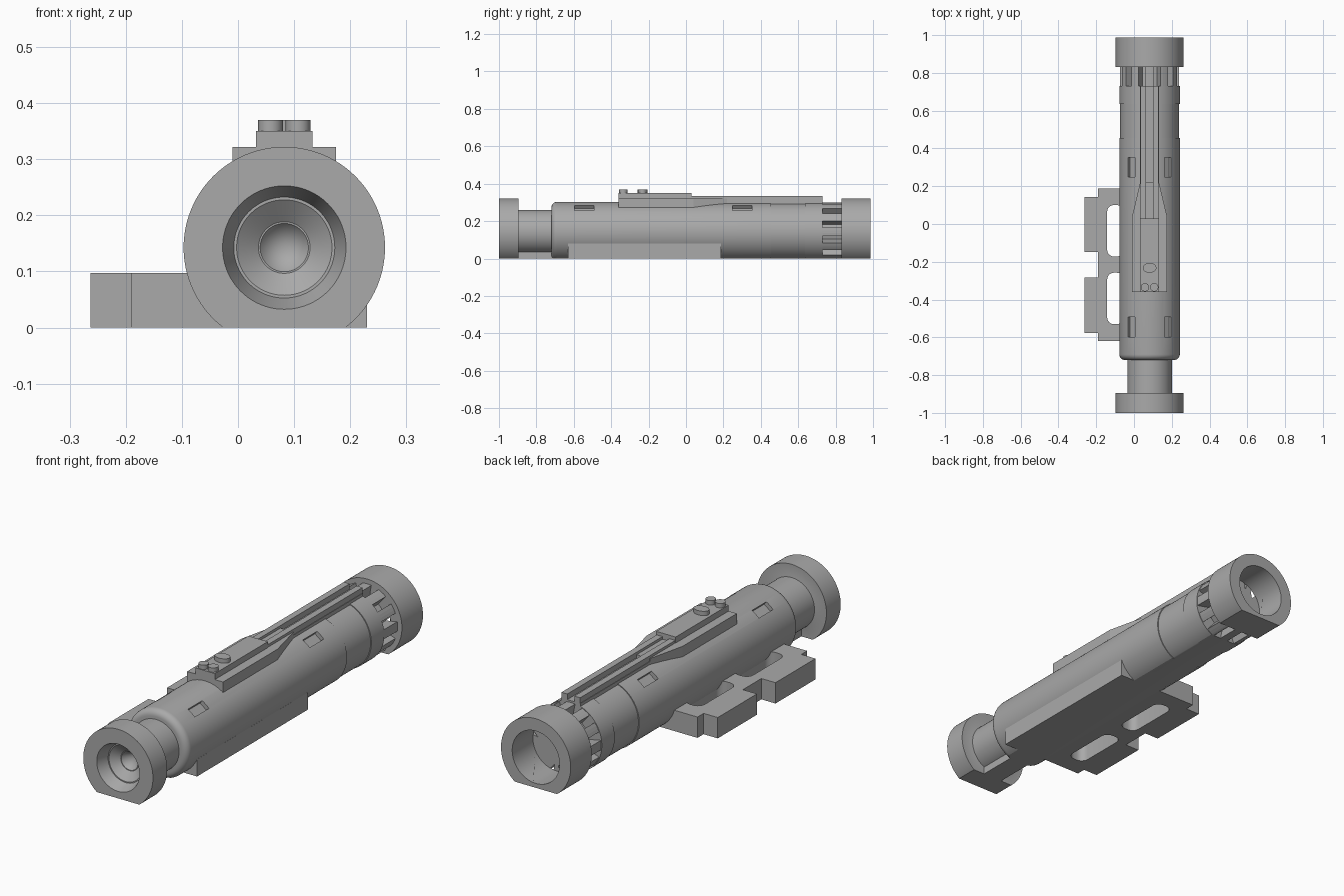
import bpy, bmesh, math
from mathutils import Matrix, Vector

if "Cube" in bpy.data.objects:
    bpy.data.objects.remove(bpy.data.objects["Cube"])

CX, CZ = 0.0825, 0.1425   # axis of the tube
grey = bpy.data.materials.new("plain_grey")
grey.diffuse_color = (0.4, 0.4, 0.4, 1)
grey.use_nodes = True
grey.node_tree.nodes["Principled BSDF"].inputs["Base Color"].default_value = grey.diffuse_color


def make(name, bm, smooth=False):
    bmesh.ops.recalc_face_normals(bm, faces=bm.faces)
    me = bpy.data.meshes.new(name)
    bm.to_mesh(me)
    bm.free()
    ob = bpy.data.objects.new(name, me)
    bpy.context.collection.objects.link(ob)
    me.materials.append(grey)
    if smooth:
        shade(ob)
    return ob


def shade(ob):
    bpy.ops.object.select_all(action='DESELECT')
    ob.select_set(True)
    bpy.context.view_layer.objects.active = ob
    bpy.ops.object.shade_smooth_by_angle(angle=math.radians(25))


def flatten(bm):
    """Cut everything below the ground and close the flat underside."""
    res = bmesh.ops.bisect_plane(bm, geom=bm.verts[:] + bm.edges[:] + bm.faces[:], dist=1e-6,
                                 plane_co=(0, 0, 0), plane_no=(0, 0, 1), clear_inner=True)
    edges = [e for e in res["geom_cut"] if isinstance(e, bmesh.types.BMEdge)]
    if edges:
        bmesh.ops.triangle_fill(bm, edges=edges, use_beauty=True)


def lathe(name, profile, closed=False, n=96):
    """Revolve (radius, y) points about the tube axis."""
    bm = bmesh.new()
    vs = [bm.verts.new((CX + r, y, CZ)) for r, y in profile]
    es = [bm.edges.new(p) for p in zip(vs, vs[1:])]
    if closed:
        es.append(bm.edges.new((vs[-1], vs[0])))
    bmesh.ops.spin(bm, geom=vs + es, cent=(CX, 0, CZ), axis=(0, 1, 0),
                   angle=math.tau, steps=n)
    bmesh.ops.remove_doubles(bm, verts=bm.verts, dist=1e-5)
    flatten(bm)
    return make(name, bm, True)


def prism(name, pts, z0, z1):
    """Extrude a plan outline upward."""
    bm = bmesh.new()
    f = bm.faces.new([bm.verts.new((x, y, z0)) for x, y in pts])
    up = bmesh.ops.extrude_face_region(bm, geom=[f])["geom"]
    bmesh.ops.translate(bm, vec=(0, 0, z1 - z0),
                        verts=[v for v in up if isinstance(v, bmesh.types.BMVert)])
    return make(name, bm)


def box(name, x0, x1, y0, y1, z0, z1):
    return prism(name, [(x0, y0), (x1, y0), (x1, y1), (x0, y1)], z0, z1)


def cut(ob, cutters):
    for c in cutters:
        m = ob.modifiers.new("cut", 'BOOLEAN')
        m.operation, m.solver, m.object = 'DIFFERENCE', 'EXACT', c
        c.hide_render = True
    dg = bpy.context.evaluated_depsgraph_get()
    me = bpy.data.meshes.new_from_object(ob.evaluated_get(dg))
    ob.modifiers.clear()
    ob.data = me
    for c in cutters:
        bpy.data.objects.remove(c)
    shade(ob)


def gear(name, r_in, r_out, loops, n=12, duty=0.54):
    """Toothed wheel along y; loops are (y, scale)."""
    bm = bmesh.new()
    outline = []
    step = math.tau / n
    for i in range(n):
        a = i * step
        h, hi = step * duty / 2, step * duty * 0.3
        outline += [(a - hi * 1.25, r_in)]
        outline += [(a + h * t, r_out) for t in (-1, -0.33, 0.33, 1)]
        outline += [(a + hi * 1.25, r_in)]
    rings = [[bm.verts.new((CX + s * r * math.cos(a), y, CZ + s * r * math.sin(a)))
              for a, r in outline] for y, s in loops]
    for A, B in zip(rings, rings[1:]):
        for i in range(len(A)):
            j = (i + 1) % len(A)
            bm.faces.new((A[i], A[j], B[j], B[i]))
    bm.faces.new(rings[0])
    bm.faces.new(rings[-1])
    bmesh.ops.triangulate(bm, faces=[f for f in bm.faces if len(f.verts) > 4])
    flatten(bm)
    return make(name, bm)


# front collar with stepped conical socket
lathe("front_collar", [(0, -0.86), (0.043, -0.915), (0.046, -0.915), (0.085, -0.945), (0.09, -0.945),
                       (0.11, -1), (0.1795, -1), (0.1795, -0.895), (0.1, -0.895), (0, -0.85)])
lathe("neck", [(0.11, -0.9), (0.118, -0.9), (0.118, -0.70), (0.11, -0.70)], True)
box("neck_foot", CX - 0.05, CX + 0.05, -0.9, -0.71, 0, 0.035)

# main tube with rounded front edge and shallow band
fillet = [(0.13 + 0.03 * math.sin(t), -0.69 - 0.03 * math.cos(t))
          for t in [k * math.pi / 12 for k in range(7)]]
tube = lathe("main_tube", [(0, -0.72)] + fillet + [(0.16, 0.455), (0.156, 0.455), (0.156, 0.635),
                                                  (0.16, 0.635), (0.16, 0.73), (0, 0.73)])
pockets = []
for y in (-0.545, 0.3):
    for s in (-1, 1):
        bm = bmesh.new()
        a = s * math.radians(37)
        bmesh.ops.create_cube(bm, size=1, matrix=Matrix.Translation((CX + s * 0.1, y, CZ + 0.1325))
                              @ Matrix.Rotation(a, 4, 'Y') @ Matrix.Diagonal((0.044, 0.104, 0.05, 1)))
        pockets.append(make("pocket_cutter", bm))
cut(tube, pockets)

# rear vents, rear collar and toothed core
gear("vent_ribs", 0.095, 0.157, [(0.725, 1), (0.835, 1)])
lathe("rear_collar", [(0.122, 0.832), (0.1795, 0.832), (0.1795, 0.987), (0.122, 0.987)], True)
core = gear("rear_core", 0.088, 0.126, [(0.82, 1), (0.988, 1), (1.0, 0.95)])
bm = bmesh.new()
bmesh.ops.create_cone(bm, cap_ends=True, segments=48, radius1=0.025, radius2=0.04, depth=0.1,
                      matrix=Matrix.Translation((CX, 0.96, CZ)) @ Matrix.Rotation(-math.pi / 2, 4, 'X'))
cut(core, [make("core_hole_cutter", bm)])

# side bracket with two tabs and two rounded slots
bracket = prism("side_bracket", [(0.03, -0.62), (0.03, 0.187), (-0.19, 0.187), (-0.19, 0.142),
                                 (-0.263, 0.142), (-0.263, -0.147), (-0.19, -0.147), (-0.19, -0.283),
                                 (-0.263, -0.283), (-0.263, -0.577), (-0.19, -0.577), (-0.19, -0.62)],
                0, 0.097)
slots = []
for y0, y1 in ((-0.53, -0.258), (-0.172, 0.1)):
    x0, x1, r = -0.142, -0.055, 0.035
    pts = []
    for k, (x, y) in enumerate([(x1 - r, y1 - r), (x0 + r, y1 - r), (x0 + r, y0 + r), (x1 - r, y0 + r)]):
        for i in range(7):
            t = (k + i / 6) * math.pi / 2
            pts.append((x + r * math.cos(t), y + r * math.sin(t)))
    slots.append(prism("slot_cutter", pts, -0.1, 0.2))
cut(bracket, slots)
box("side_foot", 0.1, 0.23, -0.63, 0.187, 0, 0.08)

# top plate, control box and twin rails
prism("top_plate", [(CX + s * w, y) for s, w, y in
                    [(-1, 0.0925, -0.36), (1, 0.0925, -0.36), (1, 0.0925, 0.04), (1, 0.05, 0.22),
                     (-1, 0.05, 0.22), (-1, 0.0925, 0.04)]], 0.26, 0.322)
box("control_box", CX - 0.05, CX + 0.05, -0.36, 0.03, 0.29, 0.35)
box("rail_floor", CX - 0.05, CX + 0.05, 0.2, 0.73, 0.28, 0.308)
for side, s in (("left", -1), ("right", 1)):
    xs = sorted((CX + s * 0.018, CX + s * 0.048))
    box("rail_" + side, xs[0], xs[1], 0.02, 0.73, 0.28, 0.334)

# buttons
for name, x, y, rx, ry in (("button_left", 0.058, -0.335, 0.022, 0.022),
                           ("button_right", 0.107, -0.335, 0.022, 0.022),
                           ("button_large", CX, -0.232, 0.036, 0.026)):
    b = prism(name, [(x + rx * math.cos(i * math.tau / 32), y + ry * math.sin(i * math.tau / 32))
                     for i in range(32)], 0.34, 0.37)
    shade(b)
